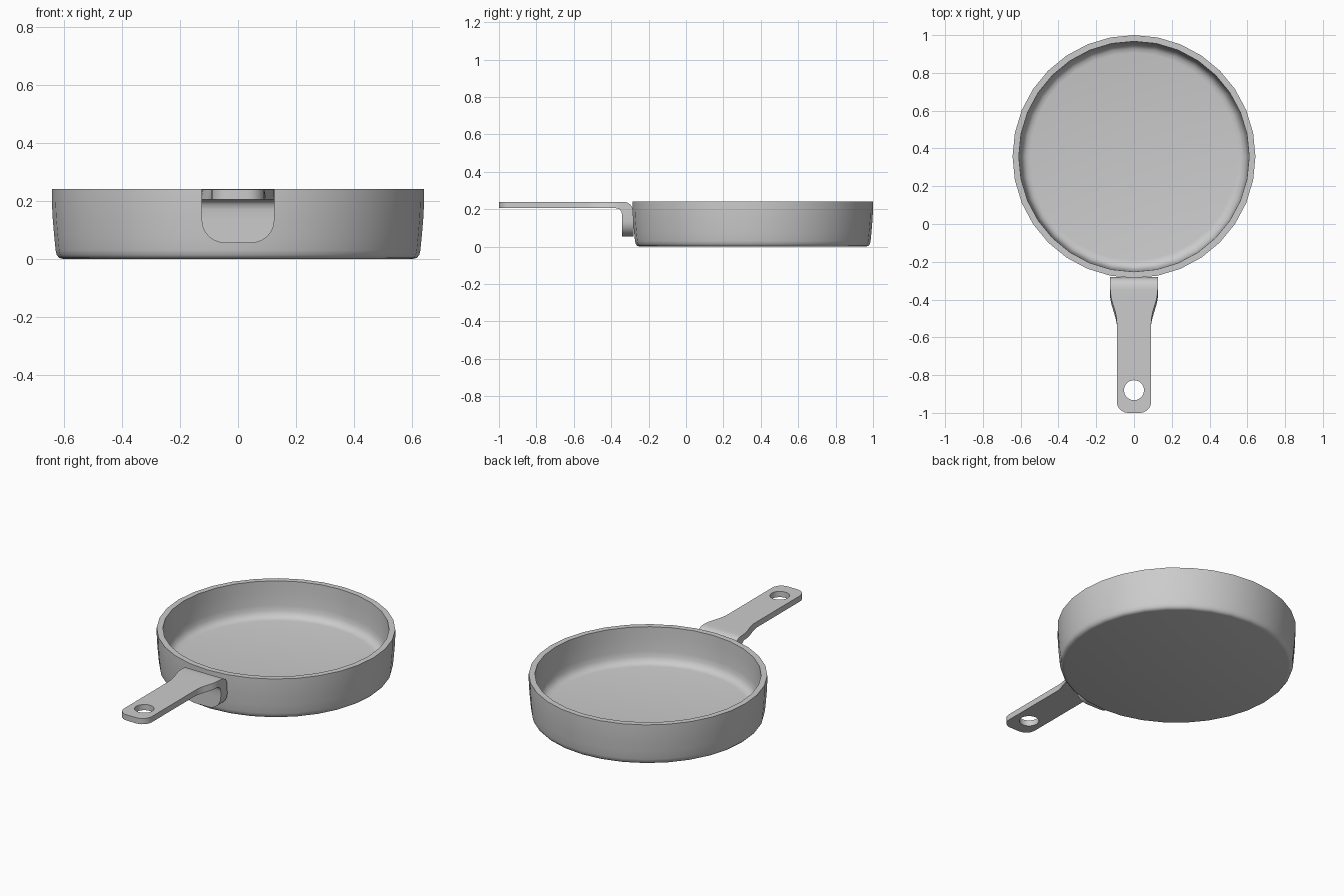
import bpy, bmesh
from math import pi, sin, cos, radians

if "Cube" in bpy.data.objects:
    bpy.data.objects.remove(bpy.data.objects["Cube"])


def add_object(name, bm):
    bmesh.ops.recalc_face_normals(bm, faces=bm.faces[:])
    mesh = bpy.data.meshes.new(name)
    bm.to_mesh(mesh)
    bm.free()
    obj = bpy.data.objects.new(name, mesh)
    bpy.context.collection.objects.link(obj)
    return obj


def smooth(obj, angle=35):
    bpy.ops.object.select_all(action='DESELECT')
    obj.select_set(True)
    bpy.context.view_layer.objects.active = obj
    bpy.ops.object.shade_smooth_by_angle(angle=radians(angle))


def lathe(name, profile, centre_y, sides):
    bm = bmesh.new()
    rings = [[bm.verts.new((r * sin(2 * pi * i / sides), centre_y + r * cos(2 * pi * i / sides), z))
              for i in range(sides)] for r, z in profile]
    for a, b in zip(rings, rings[1:]):
        for i in range(sides):
            j = (i + 1) % sides
            bm.faces.new((a[i], a[j], b[j], b[i]))
    bm.faces.new(rings[0])
    bm.faces.new(rings[-1])
    return add_object(name, bm)


# Pan body: outside wall, flat rim, inside wall and filleted floor
body = lathe("pan_body", [
    (0.605, 0), (0.617, 0.003), (0.626, 0.013), (0.630, 0.03), (0.635, 0.08),
    (0.640, 0.14), (0.643, 0.20), (0.643, 0.242),
    (0.610, 0.242), (0.608, 0.18), (0.603, 0.10), (0.598, 0.07),
    (0.588, 0.05), (0.572, 0.038), (0.55, 0.034)], 0.357, 32)
smooth(body)

# Handle: stations of (top y, top z, bottom y, bottom z, top half width, bottom half width)
TOP, BOT = 0.239, 0.205
stations = []
for i in range(7):  # rounded tip
    a = i / 6 * pi / 2
    y, w = -0.94 - 0.06 * cos(a), 0.031 + 0.06 * sin(a)
    stations.append((y, TOP, y, BOT, w, w))
stations += [  # bar, shoulder and downward bend
    (-0.53, TOP, -0.53, BOT, 0.091, 0.091),
    (-0.50, TOP, -0.50, BOT, 0.092, 0.097),
    (-0.46, TOP, -0.46, BOT, 0.100, 0.109),
    (-0.42, TOP, -0.42, BOT, 0.113, 0.121),
    (-0.385, TOP, -0.39, BOT, 0.122, 0.126),
    (-0.345, TOP, -0.374, BOT, 0.126, 0.126),
    (-0.318, 0.237, -0.357, 0.200, 0.126, 0.126),
    (-0.298, 0.225, -0.346, 0.188, 0.126, 0.126),
    (-0.285, 0.205, -0.342, 0.170, 0.126, 0.126)]
for i in range(7):  # rounded lower end of the mounting plate
    a = i / 6 * pi / 2
    z, w = 0.135 - 0.08 * sin(a), 0.046 + 0.08 * cos(a)
    stations.append((-0.280, z, -0.342, z, w, w))

bm = bmesh.new()
rings = [[bm.verts.new(p) for p in ((-wt, ty, tz), (wt, ty, tz), (wb, by, bz), (-wb, by, bz))]
         for ty, tz, by, bz, wt, wb in stations]
for a, b in zip(rings, rings[1:]):
    for i in range(4):
        j = (i + 1) % 4
        bm.faces.new((a[i], a[j], b[j], b[i]))
bm.faces.new(rings[0])
bm.faces.new(rings[-1])
handle = add_object("handle", bm)

# Hanging hole
bpy.ops.mesh.primitive_cylinder_add(vertices=24, radius=0.053, depth=0.2, location=(0, -0.88, 0.22))
cutter = bpy.context.object
cutter.name = "hole_cutter"
cutter.hide_render = True
mod = handle.modifiers.new("hanging_hole", 'BOOLEAN')
mod.operation = 'DIFFERENCE'
mod.solver = 'EXACT'
mod.object = cutter
bpy.context.view_layer.objects.active = handle
bpy.ops.object.modifier_apply(modifier=mod.name)
bpy.data.objects.remove(cutter)
smooth(handle)
